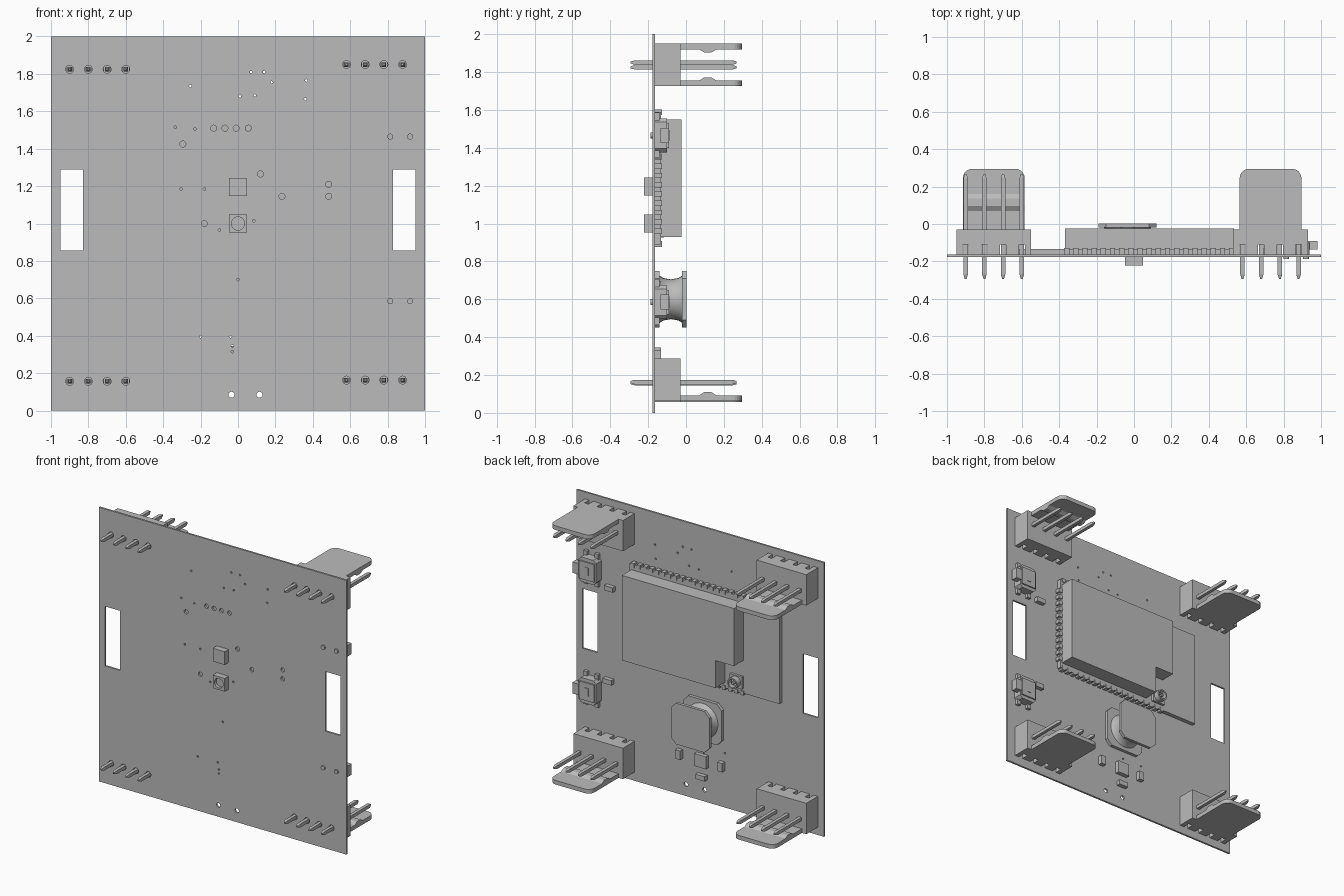
import bpy, bmesh, math

if "Cube" in bpy.data.objects:
    bpy.data.objects.remove(bpy.data.objects["Cube"])

GRAY = (0.5, 0.5, 0.5, 1)
mat = bpy.data.materials.new("plain gray")
mat.use_nodes = True
mat.diffuse_color = GRAY
mat.node_tree.nodes["Principled BSDF"].inputs["Base Color"].default_value = GRAY

FRONT, BACK = -0.177, -0.163     # the two faces of the board


def add_prism(bm, pts, axis, lo, hi):
    """Extrude a 2D outline along one axis."""
    place = {"x": lambda p, d: (d, p[0], p[1]),
             "y": lambda p, d: (p[0], d, p[1]),
             "z": lambda p, d: (p[0], p[1], d)}[axis]
    a = [bm.verts.new(place(p, lo)) for p in pts]
    b = [bm.verts.new(place(p, hi)) for p in pts]
    bm.faces.new(a)
    bm.faces.new(b[::-1])
    for i in range(len(pts)):
        j = (i + 1) % len(pts)
        bm.faces.new((a[i], b[i], b[j], a[j]))


def rect(x0, x1, y0, y1):
    return [(x0, y0), (x1, y0), (x1, y1), (x0, y1)]


def plate(cx, cz, w, h):
    return rect(cx - w / 2, cx + w / 2, cz - h / 2, cz + h / 2)


def circle(cx, cz, r, n=16):
    return [(cx + r * math.cos(math.tau * i / n), cz + r * math.sin(math.tau * i / n))
            for i in range(n)]


def chamfered(cx, cz, w, h, c):
    w, h = w / 2, h / 2
    return [(cx + x, cz + z) for x, z in
            ((-w + c, -h), (w - c, -h), (w, -h + c), (w, h - c),
             (w - c, h), (-w + c, h), (-w, h - c), (-w, -h + c))]


def finish(name, bm, smooth=False):
    bmesh.ops.recalc_face_normals(bm, faces=bm.faces[:])
    me = bpy.data.meshes.new(name)
    bm.to_mesh(me)
    bm.free()
    me.materials.append(mat)
    ob = bpy.data.objects.new(name, me)
    bpy.context.collection.objects.link(ob)
    if smooth:
        bpy.ops.object.select_all(action="DESELECT")
        ob.select_set(True)
        bpy.context.view_layer.objects.active = ob
        bpy.ops.object.shade_smooth_by_angle(angle=math.radians(35))
    return ob


def build(name, *prisms, smooth=False):
    bm = bmesh.new()
    for p in prisms:
        add_prism(bm, *p)
    return finish(name, bm, smooth)


def cut(ob, *prisms):
    cutter = build("cutter", *prisms)
    cutter.hide_render = True
    mod = ob.modifiers.new("cut", "BOOLEAN")
    mod.operation, mod.object, mod.solver = "DIFFERENCE", cutter, "EXACT"
    bpy.context.view_layer.objects.active = ob
    bpy.ops.object.modifier_apply(modifier=mod.name)
    bpy.data.objects.remove(cutter)


# Connectors: name, centre x, pin z, side the latch is on
CONNECTORS = [("upper_right", -0.75, 1.825, -1), ("upper_left", 0.73, 1.85, 1),
              ("lower_right", -0.75, 0.157, -1), ("lower_left", 0.73, 0.163, -1)]
PIN_X = [-0.15, -0.05, 0.05, 0.15]
SWITCH_Z = [1.465, 0.585]

# Circuit board with slots, drill holes and pin holes
board = build("circuit_board", (rect(-1, 1, 0, 2), "y", FRONT, BACK))
wide = [(-.13, 1.51), (-.07, 1.51), (-.01, 1.51), (.055, 1.51), (-.295, 1.425),
        (.12, 1.265), (.485, 1.21), (.485, 1.145), (.235, 1.145), (-.18, 1),
        (-.035, .085), (.115, .085)]
fine = [(.07, 1.81), (.14, 1.81), (.18, 1.755), (.365, 1.765), (-.255, 1.735),
        (.01, 1.68), (.09, 1.685), (.36, 1.665), (-.335, 1.515), (-.23, 1.505),
        (-.305, 1.185), (-.18, 1.185), (.085, 1.015), (-.1, .965), (0, .7),
        (-.2, .395), (-.04, .395), (-.03, .345), (-.03, .315)]
outlines = [rect(s * 0.89 - 0.06, s * 0.89 + 0.06, 0.855, 1.29) for s in (-1, 1)]
outlines += [circle(x, z, 0.016) for x, z in wide]
outlines += [circle(x, z, 0.007, 8) for x, z in fine]
outlines += [circle(cx + dx, cz, 0.021) for _, cx, cz, _ in CONNECTORS for dx in PIN_X]
cut(board, *[(o, "y", -0.2, -0.14) for o in outlines])


def pin(bm, x, z):
    """Square pin with tapered ends."""
    rings = []
    for y, r in ((-0.293, .005), (-0.27, .012), (0.245, .012), (0.268, .005)):
        rings.append([bm.verts.new((px, y, pz)) for px, pz in plate(x, z, 2 * r, 2 * r)])
    bm.faces.new(rings[0])
    bm.faces.new(rings[-1][::-1])
    for a, b in zip(rings, rings[1:]):
        for i in range(4):
            j = (i + 1) % 4
            bm.faces.new((a[i], b[i], b[j], a[j]))


for tag, cx, cz, s in CONNECTORS:
    # Housing with a notch at each pin
    outline = [(cx - 0.2, BACK)]
    for dx in PIN_X:
        l, r = cx + dx - 0.016, cx + dx + 0.016
        outline += [(l, BACK), (l, -0.11), (r, -0.11), (r, BACK)]
    outline += [(cx + 0.2, BACK), (cx + 0.2, -0.03), (cx - 0.2, -0.03)]
    outer = cz + s * 0.1
    build(tag + "_housing", (outline, "z", outer, cz - s * 0.125))

    # Latch tab with rounded end and a cross ridge
    w, rad, end = 0.165, 0.05, 0.295
    tab = [(cx - w, -0.03), (cx + w, -0.03)]
    for side, start in ((1, 0), (-1, 90)):
        tab += [(cx + side * (w - rad) + rad * math.cos(math.radians(start + a)),
                 end - rad + rad * math.sin(math.radians(start + a)))
                for a in range(0, 91, 15)]
    inner = outer - s * 0.03
    ridge = [(0.07, inner), (0.095, inner - s * 0.016),
             (0.135, inner - s * 0.016), (0.16, inner)]
    build(tag + "_latch", (tab, "z", outer, inner), (ridge, "x", cx - w, cx + w))

    # Pins
    bm = bmesh.new()
    for dx in PIN_X:
        pin(bm, cx + dx, cz)
    finish(tag + "_pins", bm)

# Radio module: thin board, edge pads, notched shield
build("module_board", (rect(-0.66, 0.55, 0.89, 1.59), "y", BACK, -0.133))
pads = []
for i in range(19):
    x = -0.36 + i * 0.049
    pads += [plate(x, z, 0.028, 0.03) for z in (0.892, 1.588)]
pads += [plate(0.55, 0.96 + i * 0.049, 0.03, 0.028) for i in range(12)]
build("module_edge_pads", *[(p, "y", BACK, -0.128) for p in pads])
shield = [(-0.22, 0.93), (0.535, 0.93), (0.535, 1.55), (-0.37, 1.55),
          (-0.37, 1.13), (-0.22, 1.13)]
build("module_shield", (shield, "y", -0.133, -0.025))

# Antenna socket: base, ring, centre contact
build("antenna_socket_base", (plate(-0.32, 0.97, 0.1, 0.09), "y", -0.133, -0.115))
ring = build("antenna_socket_ring", (circle(-0.32, 0.97, 0.04, 24), "y", -0.115, -0.075),
             smooth=True)
cut(ring, (circle(-0.32, 0.97, 0.03, 24), "y", -0.108, -0.06))
build("antenna_socket_contact", (circle(-0.32, 0.97, 0.01, 12), "y", -0.11, -0.08))

# Inductor: two flanges and a waisted winding
ix, iz = -0.035, 0.6
for name, lo, hi in (("inductor_base", BACK, -0.14), ("inductor_top", -0.02, 0.002)):
    build(name, (chamfered(ix, iz, 0.31, 0.3, 0.04), "y", lo, hi))
bm = bmesh.new()
rows = []
for y, r in ((-0.14, .125), (-0.12, .112), (-0.08, .105), (-0.04, .112), (-0.02, .125)):
    rows.append([bm.verts.new((x, y, z)) for x, z in circle(ix, iz, r, 32)])
for a, b in zip(rows, rows[1:]):
    for i in range(32):
        bm.faces.new((a[i], b[i], b[(i + 1) % 32], a[(i + 1) % 32]))
finish("inductor_winding", bm, smooth=True)

# Side push switches
for tag, z in zip(("upper", "lower"), SWITCH_Z):
    sx = 0.867
    build(tag + "_switch_body", (chamfered(sx, z, 0.14, 0.18, 0.02), "y", BACK, -0.1))
    build(tag + "_switch_cover", (plate(sx, z, 0.12, 0.13), "y", -0.1, -0.09),
          (plate(sx, z, 0.03, 0.06), "y", -0.09, -0.086))
    build(tag + "_switch_button", (plate(0.955, z, 0.05, 0.08), "y", -0.135, -0.09))
    build(tag + "_switch_legs",
          *[(plate(sx + dx, z + dz, 0.03, 0.04), "y", BACK, -0.14)
            for dx in (-0.045, 0.045) for dz in (-0.1, 0.1)])
    build(tag + "_switch_pegs",
          *[(circle(sx + dx, z, 0.016), "y", -0.187, BACK) for dx in (-0.053, 0.053)])

# Small chips on the back
CHIPS = [(.72, 1.36, .07, .035), (.73, .68, .07, .035), (.16, .3, .04, .065),
         (-.02, .3, .095, .09), (-.18, .3, .04, .065), (-.02, .18, .075, .035)]
for i, (x, z, w, h) in enumerate(CHIPS):
    build(f"chip_{i + 1}", (plate(x, z, w, h), "y", BACK, -0.132))

# Sensors on the front, the lower with a round opening
build("front_sensor", (plate(0, 1.195, 0.096, 0.096), "y", -0.222, FRONT))
lamp = build("front_lamp", (plate(0, 1, 0.096, 0.096), "y", -0.222, FRONT))
cut(lamp, (circle(0, 1, 0.035, 24), "y", -0.24, -0.2))
